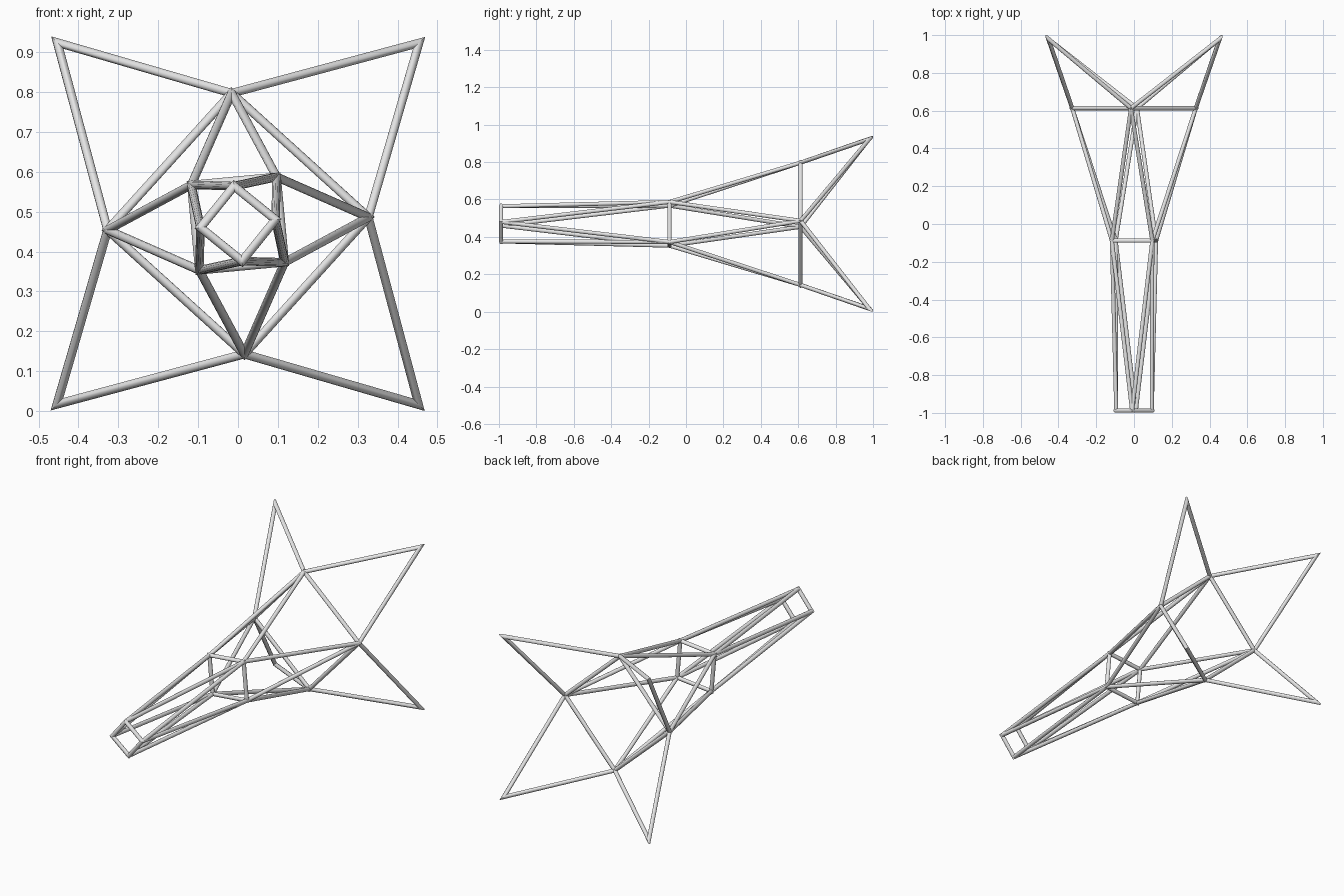
import bpy, bmesh, math
from mathutils import Vector

cube = bpy.data.objects.get("Cube")
if cube:
    bpy.data.objects.remove(cube, do_unlink=True)

RADIUS, SIDES, MID_Z = 0.011, 12, 0.47

steel = bpy.data.materials.new("light grey")
steel.use_nodes = True
grey = (0.8, 0.8, 0.8, 1)
steel.diffuse_color = grey
steel.node_tree.nodes["Principled BSDF"].inputs["Base Color"].default_value = grey


def ring_nodes(x, z, y):
    """Four nodes with quarter-turn symmetry about the long axis."""
    return [Vector((px, y, MID_Z + pz)) for px, pz in ((x, z), (-z, x), (-x, -z), (z, -x))]


def tube(bm, a, b, cut_a, cut_b):
    """Round strut from a to b, each end trimmed by a plane through its node."""
    d = (b - a).normalized()
    u = d.orthogonal().normalized()
    v = d.cross(u)
    ends = []
    for node, cut in ((a, cut_a), (b, cut_b)):
        loop = []
        for i in range(SIDES):
            t = math.tau * i / SIDES
            off = (u * math.cos(t) + v * math.sin(t)) * RADIUS
            loop.append(bm.verts.new(node + off - d * (off.dot(cut) / d.dot(cut))))
        ends.append(loop)
    p, q = ends
    for i in range(SIDES):
        j = (i + 1) % SIDES
        bm.faces.new((p[i], p[j], q[j], q[i]))
    bm.faces.new(p[::-1])
    bm.faces.new(q)


def finish(name, bm):
    mesh = bpy.data.meshes.new(name)
    bmesh.ops.recalc_face_normals(bm, faces=bm.faces)
    bm.to_mesh(mesh)
    bm.free()
    mesh.materials.append(steel)
    mesh.shade_smooth()
    mesh.set_sharp_from_angle(angle=math.radians(40))
    bpy.context.collection.objects.link(bpy.data.objects.new(name, mesh))


def mitred_path(name, points, closed):
    """Chain of struts with mitred corners."""
    bm = bmesh.new()
    n = len(points)
    count = n if closed else n - 1
    dirs = [(points[(i + 1) % n] - points[i]).normalized() for i in range(count)]
    for i in range(count):
        first = dirs[i - 1] + dirs[i] if closed or i > 0 else dirs[i]
        last = dirs[i] + dirs[(i + 1) % count] if closed or i < count - 1 else dirs[i]
        tube(bm, points[i], points[(i + 1) % n], first, last)
    finish(name, bm)


def lattice(name, pairs):
    """Separate straight struts."""
    bm = bmesh.new()
    for a, b in pairs:
        d = (b - a).normalized()
        tube(bm, a, b, d, d)
    finish(name, bm)


front = ring_nodes(0.094, 0.01, -0.988)
middle = ring_nodes(0.097, 0.117, -0.088)
back = ring_nodes(0.327, 0.016, 0.613)
tips = ring_nodes(0.454, 0.453, 0.98)

# Square rings
mitred_path("front_ring", front, True)
mitred_path("middle_ring", middle, True)
mitred_path("back_ring", back, True)

# Zigzag struts joining the rings
for label, ring in (("front_struts", front), ("back_struts", back)):
    lattice(label, [(middle[i], ring[(i + k) % 4]) for i in range(4) for k in (0, 1)])

# Pointed fins
for i, side in enumerate(("upper_left", "upper_right", "lower_right", "lower_left")):
    mitred_path(side + "_fin", [back[i], tips[i], back[(i + 1) % 4]], False)
